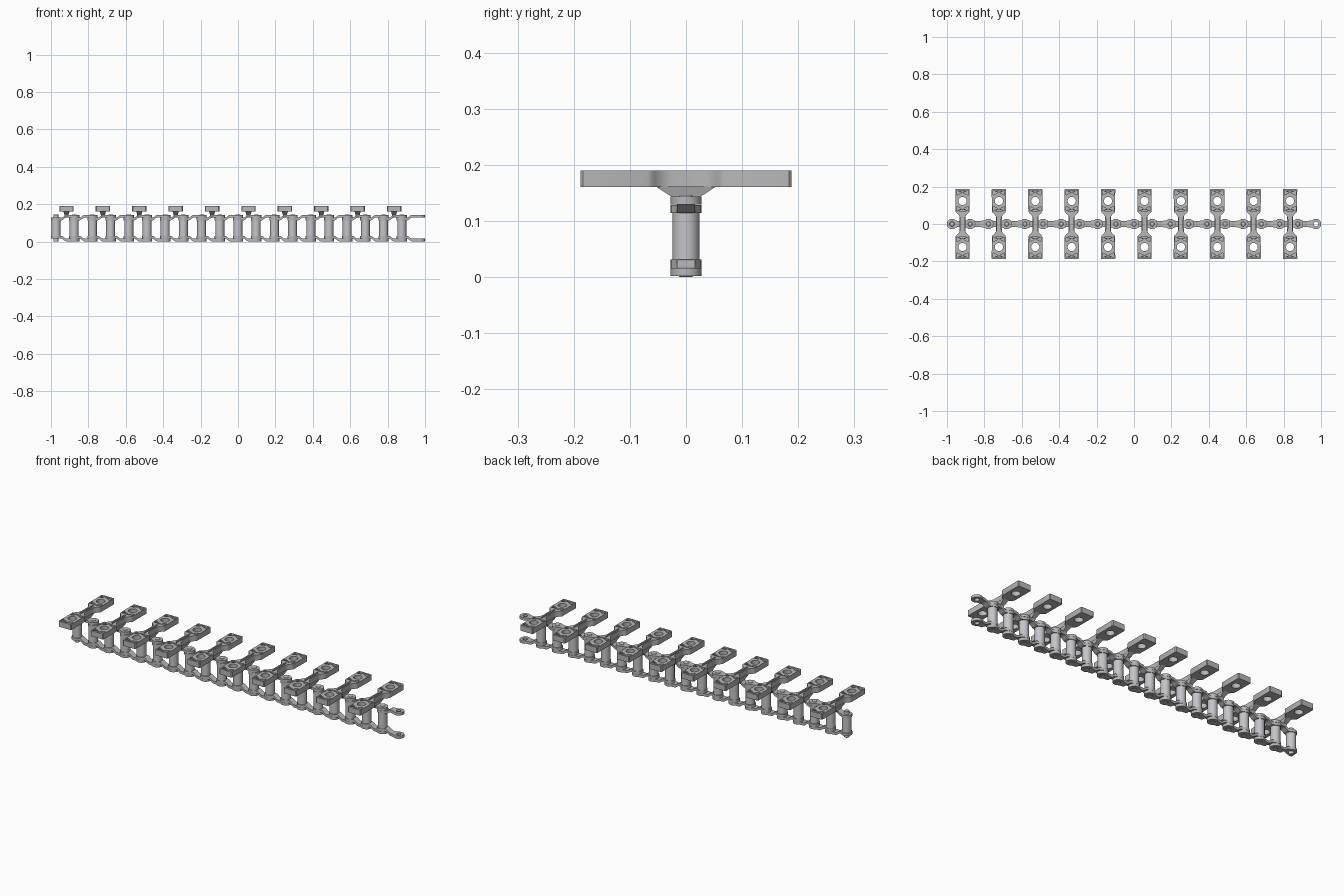
import bpy, bmesh, math
from mathutils import Vector

if "Cube" in bpy.data.objects:
    bpy.data.objects.remove(bpy.data.objects["Cube"])

PITCH, FIRST, COUNT = 0.0973, -0.973, 20
ZMID = 0.0725                       # mirror height of the two side bars

def material(name, v):
    m = bpy.data.materials.new(name)
    m.diffuse_color = (v[0], v[1], v[2], 1)
    m.use_nodes = True
    m.node_tree.nodes["Principled BSDF"].inputs["Base Color"].default_value = m.diffuse_color
    return m

steel = material("grey steel", (0.48, 0.48, 0.49))
bright = material("light steel", (0.56, 0.56, 0.59))

def add(name, mesh, x=0.0):
    ob = bpy.data.objects.new(name, mesh)
    ob.location.x = x
    bpy.context.collection.objects.link(ob)
    return ob

def finish(bm, name, mat, angle=30):
    bmesh.ops.recalc_face_normals(bm, faces=bm.faces)
    for f in bm.faces:
        f.smooth = True
    for e in bm.edges:
        e.smooth = len(e.link_faces) == 2 and e.calc_face_angle(0) < math.radians(angle)
    me = bpy.data.meshes.new(name)
    bm.to_mesh(me)
    bm.free()
    me.materials.append(mat)
    return me

def prism(bm, pts, z0, z1):
    lo = [bm.verts.new((x, y, z0)) for x, y in pts]
    hi = [bm.verts.new((x, y, z1)) for x, y in pts]
    bm.faces.new(lo)
    bm.faces.new(hi)
    n = len(pts)
    for i in range(n):
        j = (i + 1) % n
        bm.faces.new((lo[i], lo[j], hi[j], hi[i]))

def circle(r, n, cx=0.0, cy=0.0):
    return [(cx + r * math.cos(2 * math.pi * i / n), cy + r * math.sin(2 * math.pi * i / n)) for i in range(n)]

def lathe(name, profile, mat, n=24):
    bm = bmesh.new()
    rings = [[bm.verts.new((x, y, z)) for x, y in circle(r, n)] for r, z in profile]
    for a, b in zip(rings, rings[1:]):
        for i in range(n):
            j = (i + 1) % n
            bm.faces.new((a[i], a[j], b[j], b[i]))
    bm.faces.new(rings[0])
    bm.faces.new(rings[-1])
    return finish(bm, name, mat)

def carve(me, cutter_bm, mat):
    """Cut a mesh and return the carved copy."""
    bmesh.ops.recalc_face_normals(cutter_bm, faces=cutter_bm.faces)
    cm = bpy.data.meshes.new("cutter")
    cutter_bm.to_mesh(cm)
    cutter_bm.free()
    body, cut = add("blank", me), add("cutter", cm)
    mod = body.modifiers.new("cut", 'BOOLEAN')
    mod.operation, mod.solver, mod.object = 'DIFFERENCE', 'EXACT', cut
    dg = bpy.context.evaluated_depsgraph_get()
    out = bpy.data.meshes.new_from_object(body.evaluated_get(dg))
    bpy.data.objects.remove(body)
    bpy.data.objects.remove(cut)
    bm = bmesh.new()
    bm.from_mesh(out)
    for f in bm.faces:
        f.material_index = 0
    out.materials.clear()
    return finish(bm, me.name, mat)

# Cranked side bar: inner eye at x=0, outer eye one pitch along, mirrored for the bottom
R, T = 0.0275, 0.0145
def side_bar_mesh():
    stations = []
    for i in range(9):                                    # inner eye
        a = math.pi * (1 - i * 0.75 / 8)
        stations.append((R * math.cos(a), max(R * math.sin(a), 0.002), 0.114))
    stations += [(0.030, 0.0165, 0.114), (0.038, 0.016, 0.118), (0.046, 0.016, 0.125), (0.054, 0.0165, 0.129)]
    for i in range(9):                                    # outer eye
        a = math.pi * 0.75 * (1 - i / 8)
        stations.append((PITCH + R * math.cos(a), max(R * math.sin(a), 0.002), 0.129))
    bm = bmesh.new()
    for s in (1, -1):
        rings = []
        for x, w, z in stations:
            rings.append([bm.verts.new((x, y, ZMID + s * (zz - ZMID)))
                          for y, zz in ((-w, z), (w, z), (w, z + T), (-w, z + T))])
        for a, b in zip(rings, rings[1:]):
            for i in range(4):
                j = (i + 1) % 4
                bm.faces.new((a[i], a[j], b[j], b[i]))
        bm.faces.new(rings[0])
        bm.faces.new(rings[-1])
    return finish(bm, "side_bars", steel, 28)

bars = side_bar_mesh()
eye_cut = bmesh.new()
prism(eye_cut, circle(0.0125, 20, PITCH), -0.05, 0.2)
open_bars = carve(bars.copy(), eye_cut, steel)

# Barrel and pin
barrel = lathe("barrel", [(0.024, 0.028), (0.024, 0.117)], bright, 28)
pin = lathe("pin", [(0.011, 0.0), (0.013, 0.002), (0.013, 0.143), (0.0105, 0.146)], bright, 20)

# Cross wing: waisted plate with a flared stem below
def wing_mesh():
    quarter = [(0.012, 0.026), (0.014, 0.036), (0.019, 0.046), (0.027, 0.055),
               (0.034, 0.061), (0.0375, 0.068), (0.0385, 0.184), (0.0345, 0.188)]
    right = [(x, -y) for x, y in reversed(quarter)] + quarter
    bm = bmesh.new()
    prism(bm, right + [(-x, y) for x, y in reversed(right)], 0.16, 0.19)
    plate = finish(bm, "cross_wing", steel)
    cut = bmesh.new()
    for s in (1, -1):
        prism(cut, circle(0.022, 20, 0, s * 0.123), 0.1, 0.25)          # bolt hole
        for y0, y1 in ((0.070, 0.094), (0.154, 0.180)):                 # paired pockets
            ym = (y0 + y1) / 2
            for k in (1, -1):
                prism(cut, [(k * 0.031, s * y0), (k * 0.031, s * y1), (k * 0.006, s * ym)], 0.178, 0.25)
            far, near = (y1, y1 - 0.009) if y0 > 0.1 else (y0, y0 + 0.009)
            prism(cut, [(-0.021, s * far), (0.021, s * far), (0, s * near)], 0.178, 0.25)
    prism(cut, [(-0.005, -0.058), (0.005, -0.058), (0.005, 0.058), (-0.005, 0.058)], 0.182, 0.25)
    return carve(plate, cut, steel)

def stem_mesh():
    bm = bmesh.new()
    rings = [[bm.verts.new((sx * hx, sy * hy, z)) for sx, sy in ((-1, -1), (1, -1), (1, 1), (-1, 1))]
             for hx, hy, z in ((0.011, 0.016, 0.128), (0.011, 0.024, 0.143), (0.012, 0.032, 0.147), (0.016, 0.053, 0.161))]
    for a, b in zip(rings, rings[1:]):
        for i in range(4):
            j = (i + 1) % 4
            bm.faces.new((a[i], a[j], b[j], b[i]))
    bm.faces.new(rings[0])
    bm.faces.new(rings[-1])
    return finish(bm, "wing_stem", steel)

wing, stem = wing_mesh(), stem_mesh()

# Assemble the chain, a wing on every other link
for i in range(COUNT):
    x = FIRST + i * PITCH
    add("side_bars", open_bars if i == COUNT - 1 else bars, x)
    add("barrel", barrel, x)
    add("pin", pin, x)
    if i % 2 == 0:
        add("cross_wing", wing, x + 0.056)
        add("wing_stem", stem, x + 0.056)
